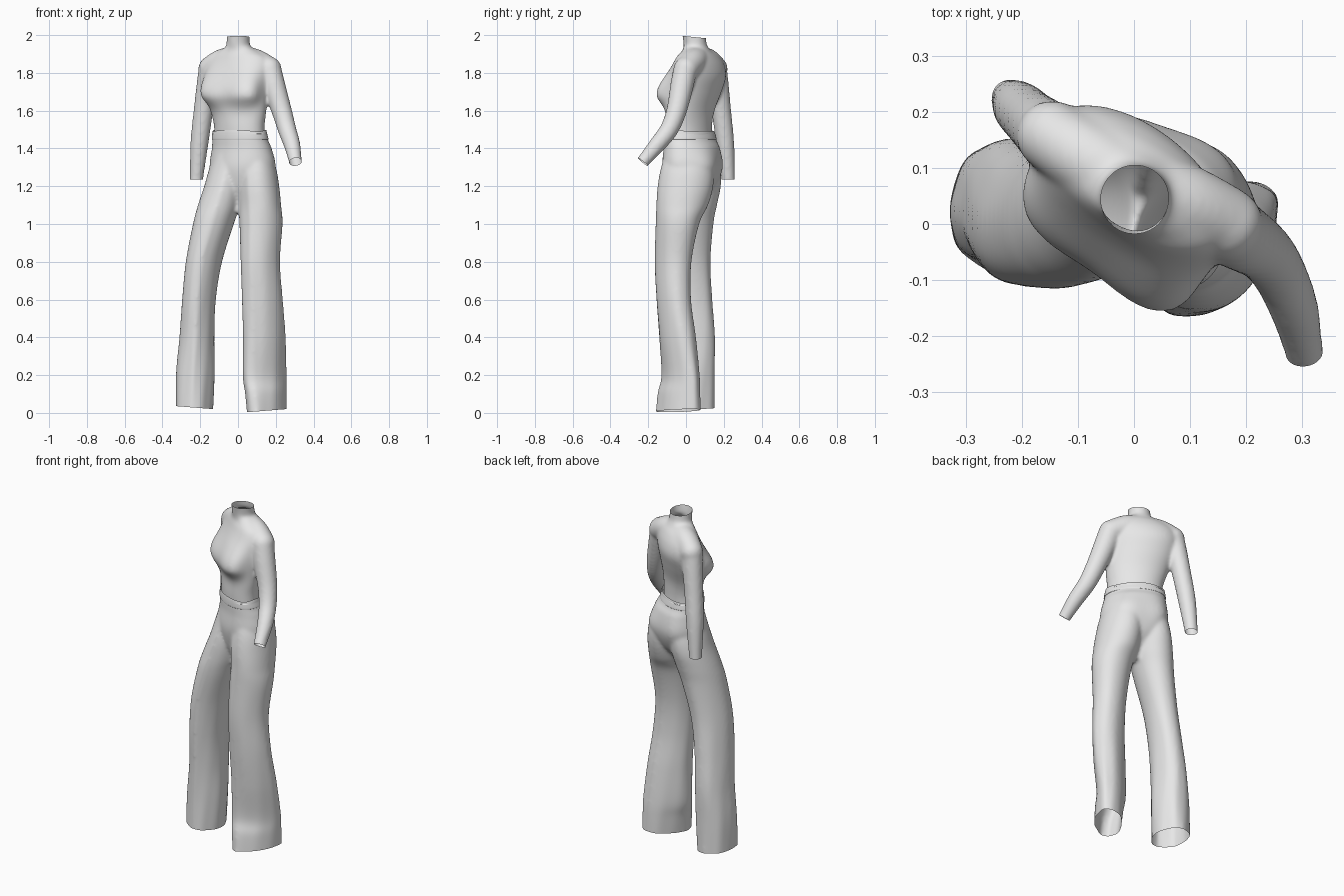
import bpy
import bmesh
from math import sin, cos, asin, pi, exp, radians
from mathutils import Vector

cube = bpy.data.objects.get("Cube")
if cube:
    bpy.data.objects.remove(cube, do_unlink=True)

cloth = bpy.data.materials.new("grey cloth")
cloth.use_nodes = True
cloth.diffuse_color = (0.8, 0.8, 0.8, 1)
cloth.node_tree.nodes["Principled BSDF"].inputs["Base Color"].default_value = (0.8, 0.8, 0.8, 1)

SIDES = 72


def spline(rows, steps=8):
    """Smoothly interpolate rows of numbers."""
    rows = [Vector(r) for r in rows]
    out = []
    for i in range(len(rows) - 1):
        p0, p1, p2 = rows[max(i - 1, 0)], rows[i], rows[i + 1]
        p3 = rows[min(i + 2, len(rows) - 1)]
        for k in range(steps):
            t = k / steps
            m1, m2 = (p2 - p0) / 2, (p3 - p1) / 2
            d = p2 - p1
            out.append(p1 + m1 * t + (3 * d - 2 * m1 - m2) * t * t
                       + (m1 + m2 - 2 * d) * t ** 3)
    return out + [rows[-1]]


def skin(bm, rings, caps=True):
    loops = [[bm.verts.new(p) for p in ring] for ring in rings]
    for a, b in zip(loops, loops[1:]):
        for i in range(len(a)):
            j = (i + 1) % len(a)
            bm.faces.new((a[i], a[j], b[j], b[i]))
    if caps:
        bm.faces.new(loops[0][::-1])
        bm.faces.new(loops[-1])


def loft(bm, rows, shape=None, caps=True):
    """Rows: height, centre x, centre y, half width, half depth, skew."""
    rings = []
    for z, cx, cy, hx, hy, skew in spline(rows):
        ring = []
        for i in range(SIDES):
            t = 2 * pi * i / SIDES
            f = shape(t, z) if shape else 1
            ring.append((cx + f * hx * cos(t), cy + f * hy * sin(t + asin(skew)), z))
        rings.append(ring)
    skin(bm, rings, caps)


def tube(bm, rows):
    """Rows: x, y, z, radius."""
    pts = spline(rows)
    rings = []
    for i, p in enumerate(pts):
        way = pts[min(i + 1, len(pts) - 1)].xyz - pts[max(i - 1, 0)].xyz
        q = way.to_track_quat('Z', 'Y')
        rings.append([p.xyz + q @ Vector((p.w * cos(a), p.w * sin(a), 0))
                      for a in (2 * pi * k / 32 for k in range(32))])
    skin(bm, rings)


def blob(bm, centre, radius):
    made = bmesh.ops.create_uvsphere(bm, u_segments=32, v_segments=20, radius=radius)
    bmesh.ops.translate(bm, verts=made["verts"], vec=centre)


def bell(value, middle, spread):
    return exp(-((value - middle) / spread) ** 2)


def finish(name, bm, cuts=(), soften=0):
    """Fuse the overlapping volumes into one cloth surface, then cut openings."""
    bmesh.ops.recalc_face_normals(bm, faces=bm.faces[:])
    mesh = bpy.data.meshes.new(name)
    bm.to_mesh(mesh)
    bm.free()
    obj = bpy.data.objects.new(name, mesh)
    bpy.context.collection.objects.link(obj)
    if soften:
        remesh = obj.modifiers.new("fuse", 'REMESH')
        remesh.mode = 'VOXEL'
        remesh.voxel_size = 0.008
        smooth = obj.modifiers.new("soften", 'SMOOTH')
        smooth.factor, smooth.iterations = 0.5, soften
        graph = bpy.context.evaluated_depsgraph_get()
        mesh = bpy.data.meshes.new_from_object(obj.evaluated_get(graph))
        obj.modifiers.clear()
        obj.data = mesh
        bm = bmesh.new()
        bm.from_mesh(mesh)
        for point, normal, reach in cuts:
            point = Vector(point)
            near = {v for v in bm.verts if (v.co - point).length < reach}
            geom = list(near)
            geom += [e for e in bm.edges if all(v in near for v in e.verts)]
            geom += [f for f in bm.faces if all(v in near for v in f.verts)]
            bmesh.ops.bisect_plane(bm, geom=geom, plane_co=point,
                                   plane_no=Vector(normal).normalized(), clear_outer=True)
        bm.to_mesh(mesh)
        bm.free()
    mesh.materials.clear()
    mesh.materials.append(cloth)
    for p in mesh.polygons:
        p.material_index = 0
        p.use_smooth = True


# Fitted high-neck top: torso with bust, shoulder yoke and sleeves
def bust(t, z):
    height = bell(z, 1.685, .12 if z > 1.685 else .063)
    sides = bell(t, radians(220), radians(29)) + bell(t, radians(278), radians(28))
    return 1 + .45 * height * sides


bm = bmesh.new()
loft(bm, [
    (1.44, .008, .017, .134, .123, -.37),
    (1.52, .007, .015, .134, .123, -.37),
    (1.60, .003, .023, .147, .128, -.43),
    (1.70, -.003, .044, .162, .144, -.46),
    (1.78, 0, .063, .167, .149, -.5),
    (1.84, .003, .068, .167, .136, -.55),
    (1.885, .005, .064, .147, .112, -.55),
    (1.915, .004, .058, .105, .08, -.4),
    (1.935, .002, .053, .072, .066, -.15),
    (1.955, .001, .048, .062, .061, 0),
    (2.04, .002, .038, .063, .063, 0)], bust)
tube(bm, [(-.148, .157, 1.825, .062), (-.085, .118, 1.858, .068), (0, .068, 1.873, .07),
          (.09, .038, 1.858, .069), (.167, .002, 1.82, .064)])
blob(bm, (-.146, .157, 1.823), .064)
blob(bm, (.165, 0, 1.82), .066)
tube(bm, [(-.148, .155, 1.83, .06), (-.162, .169, 1.74, .057), (-.183, .187, 1.6, .052),
          (-.204, .207, 1.43, .048), (-.22, .223, 1.24, .036), (-.223, .225, 1.18, .035)])
tube(bm, [(.165, -.002, 1.83, .062), (.187, -.02, 1.74, .062), (.231, -.05, 1.6, .054),
          (.26, -.09, 1.5, .049), (.286, -.152, 1.42, .044), (.303, -.224, 1.335, .035),
          (.311, -.264, 1.288, .034)])
finish("fitted_top", bm, [
    ((0, .04, 1.99), (0, .1, 1), .12),
    ((.007, .015, 1.475), (0, 0, -1), .2),
    ((-.22, .223, 1.235), (0, 0, -1), .08),
    ((.304, -.228, 1.328), (.1, -.62, -.75), .07)], soften=16)


# Wide trousers: hips with seat, and flared legs with soft folds
def seat(t, z):
    cheeks = .15 * bell(t, radians(48), radians(24)) + .09 * bell(t, radians(108), radians(22))
    return 1 + cheeks * bell(z, 1.29, .11)


def leg_fold(front, twist):
    def fold(t, z):
        low = max(0, 1.1 - z)
        crease = .035 * bell(t, front, .14)
        return 1 + crease + .02 * low * sin(5 * t + twist + 4 * z) + .01 * low * sin(9 * t - 7 * z)
    return fold


bm = bmesh.new()
loft(bm, [
    (1.54, .008, .017, .138, .13, -.37),
    (1.45, .011, .02, .147, .138, -.35),
    (1.40, .02, .028, .158, .147, -.3),
    (1.30, .024, .028, .174, .153, -.25),
    (1.20, .018, .024, .14, .125, -.2),
    (1.12, .01, .012, .08, .075, -.1),
    (1.06, .005, 0, .04, .05, 0)], seat)
loft(bm, [
    (1.42, .085, .01, .07, .105, 0),
    (1.3, .1, .006, .1, .138, 0),
    (1.2, .107, -.003, .111, .147, 0),
    (1.1, .115, -.02, .113, .137, 0),
    (1.0, .122, -.045, .114, .115, .1),
    (.8, .118, -.068, .104, .097, .2),
    (.6, .128, -.065, .108, .091, .25),
    (.4, .138, -.045, .113, .096, .35),
    (.2, .14, -.028, .116, .1, .5),
    (.1, .147, -.035, .109, .112, .52),
    (-.05, .155, -.04, .102, .119, .55)], leg_fold(4.2, 0))
loft(bm, [
    (1.42, -.035, .04, .07, .105, 0),
    (1.3, -.05, .05, .1, .13, 0),
    (1.2, -.072, .043, .107, .141, 0),
    (1.1, -.1, .028, .112, .136, .05),
    (1.0, -.13, .016, .108, .129, .12),
    (.8, -.18, .011, .096, .119, .22),
    (.6, -.206, .02, .089, .12, .2),
    (.4, -.217, .034, .092, .121, .12),
    (.2, -.226, .035, .102, .118, .08),
    (-.05, -.233, .031, .096, .121, .06)], leg_fold(4.6, 2))
finish("wide_trousers", bm, [
    ((.008, .017, 1.485), (0, 0, 1), .22),
    ((.155, -.04, .012), (.08, 0, -1), .19),
    ((-.23, .03, .028), (-.08, 0, -1), .17)], soften=14)

# Waistband with a gently wavy edge
bm = bmesh.new()
loft(bm, [
    (1.447, .011, .02, .148, .139, -.35),
    (1.452, .011, .02, .15, .141, -.35),
    (1.475, .009, .018, .146, .138, -.36),
    (1.494, .008, .017, .142, .134, -.37)], caps=False)
for v in bm.verts:
    if v.co.z > 1.48:
        v.co.z += .004 * sin(25 * v.co.x + 40 * v.co.y)
finish("waistband", bm)
